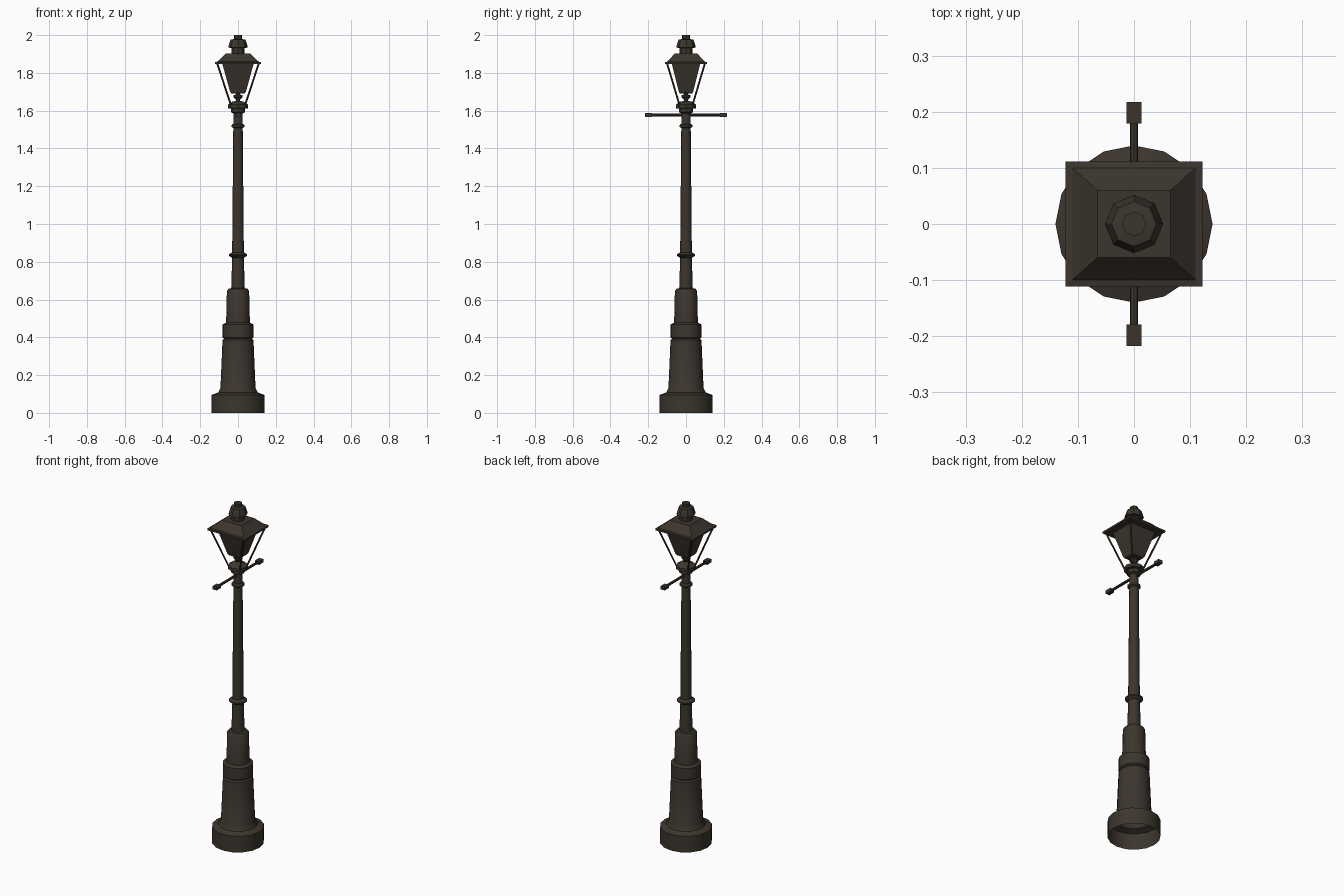
import bpy, bmesh, math
from mathutils import Vector

if "Cube" in bpy.data.objects:
    bpy.data.objects.remove(bpy.data.objects["Cube"])

iron = bpy.data.materials.new("dark bronze iron")
iron.diffuse_color = (0.045, 0.036, 0.027, 1)
iron.use_nodes = True
iron.node_tree.nodes["Principled BSDF"].inputs["Base Color"].default_value = iron.diffuse_color


def finish(name, bm, smooth=False):
    bmesh.ops.recalc_face_normals(bm, faces=bm.faces)
    me = bpy.data.meshes.new(name)
    bm.to_mesh(me)
    bm.free()
    me.materials.append(iron)
    ob = bpy.data.objects.new(name, me)
    bpy.context.collection.objects.link(ob)
    if smooth:
        bpy.ops.object.select_all(action='DESELECT')
        ob.select_set(True)
        bpy.context.view_layer.objects.active = ob
        bpy.ops.object.shade_smooth_by_angle(angle=math.radians(35))
    return ob


def loft(name, rings, close_bottom=True, smooth=False):
    """Skin a stack of equal-length point rings and cap the ends."""
    bm = bmesh.new()
    rows = [[bm.verts.new(p) for p in r] for r in rings]
    n = len(rows[0])
    for a, b in zip(rows, rows[1:]):
        for i in range(n):
            j = (i + 1) % n
            bm.faces.new((a[i], a[j], b[j], b[i]))
    bm.faces.new(rows[-1])
    if close_bottom:
        bm.faces.new(rows[0][::-1])
    return finish(name, bm, smooth)


def lathe(name, profile, sides, close_bottom=True, smooth=True):
    rings = [[(r * math.cos(2 * math.pi * i / sides), r * math.sin(2 * math.pi * i / sides), z)
              for i in range(sides)] for r, z in profile]
    return loft(name, rings, close_bottom, smooth)


def square_stack(name, levels):
    return loft(name, [[(-x, -y, z), (x, -y, z), (x, y, z), (-x, y, z)] for x, y, z in levels])


def rod(name, a, b, r, sides=6):
    a, b = Vector(a), Vector(b)
    q = (b - a).to_track_quat('Z', 'Y')
    ring = [q @ Vector((r * math.cos(2 * math.pi * i / sides), r * math.sin(2 * math.pi * i / sides), 0))
            for i in range(sides)]
    return loft(name, [[p + a for p in ring], [p + b for p in ring]])


# Stepped pedestal, open underneath
lathe("pedestal", [(0.14, 0), (0.14, 0.095), (0.105, 0.108), (0.093, 0.13), (0.082, 0.385),
                   (0.073, 0.393), (0.082, 0.4), (0.082, 0.468), (0.063, 0.478),
                   (0.059, 0.645), (0.05, 0.657), (0.036, 0.66)], 16, close_bottom=False)

# Slim pole with two rings
lathe("pole", [(0.036, 0.655), (0.031, 0.82), (0.048, 0.832), (0.048, 0.839), (0.031, 0.85),
               (0.025, 1.508), (0.035, 1.514), (0.035, 1.524), (0.025, 1.53), (0.025, 1.6)], 16)

# Collar and knob carrying the lantern
lathe("collar", [(0.025, 1.585), (0.038, 1.592), (0.038, 1.611), (0.054, 1.613),
                 (0.054, 1.632), (0.03, 1.648), (0.008, 1.652)], 8)
lathe("lantern_knob", [(0.008, 1.648), (0.012, 1.66), (0.024, 1.672), (0.024, 1.682),
                       (0.01, 1.686), (0.01, 1.7)], 8)

# Ladder bar with square ends
rod("ladder_bar", (0, -0.19, 1.577), (0, 0.19, 1.577), 0.0075, 8)
for s, side in ((-1, "front"), (1, "back")):
    loft("ladder_bar_end_" + side,
         [[(-0.013, y, 1.567), (0.013, y, 1.567), (0.013, y, 1.587), (-0.013, y, 1.587)]
          for y in (s * 0.179, s * 0.217)])

# Tapered lantern body
square_stack("lantern_body", [(0.036, 0.033, 1.692), (0.042, 0.038, 1.70), (0.084, 0.076, 1.852)])

# Roof slab and hipped top
square_stack("lantern_roof", [(0.122, 0.111, 1.846), (0.122, 0.111, 1.857),
                              (0.11, 0.1, 1.859), (0.065, 0.06, 1.902)])

# Four corner stays
for sx in (-1, 1):
    for sy in (-1, 1):
        rod("corner_stay", (sx * 0.036, sy * 0.033, 1.625), (sx * 0.11, sy * 0.1, 1.85), 0.005)

# Chimney cap
lathe("chimney_cap", [(0.034, 1.895), (0.034, 1.932), (0.052, 1.934), (0.05, 1.943), (0.04, 1.976),
                      (0.022, 1.979), (0.022, 2.0)], 8)
